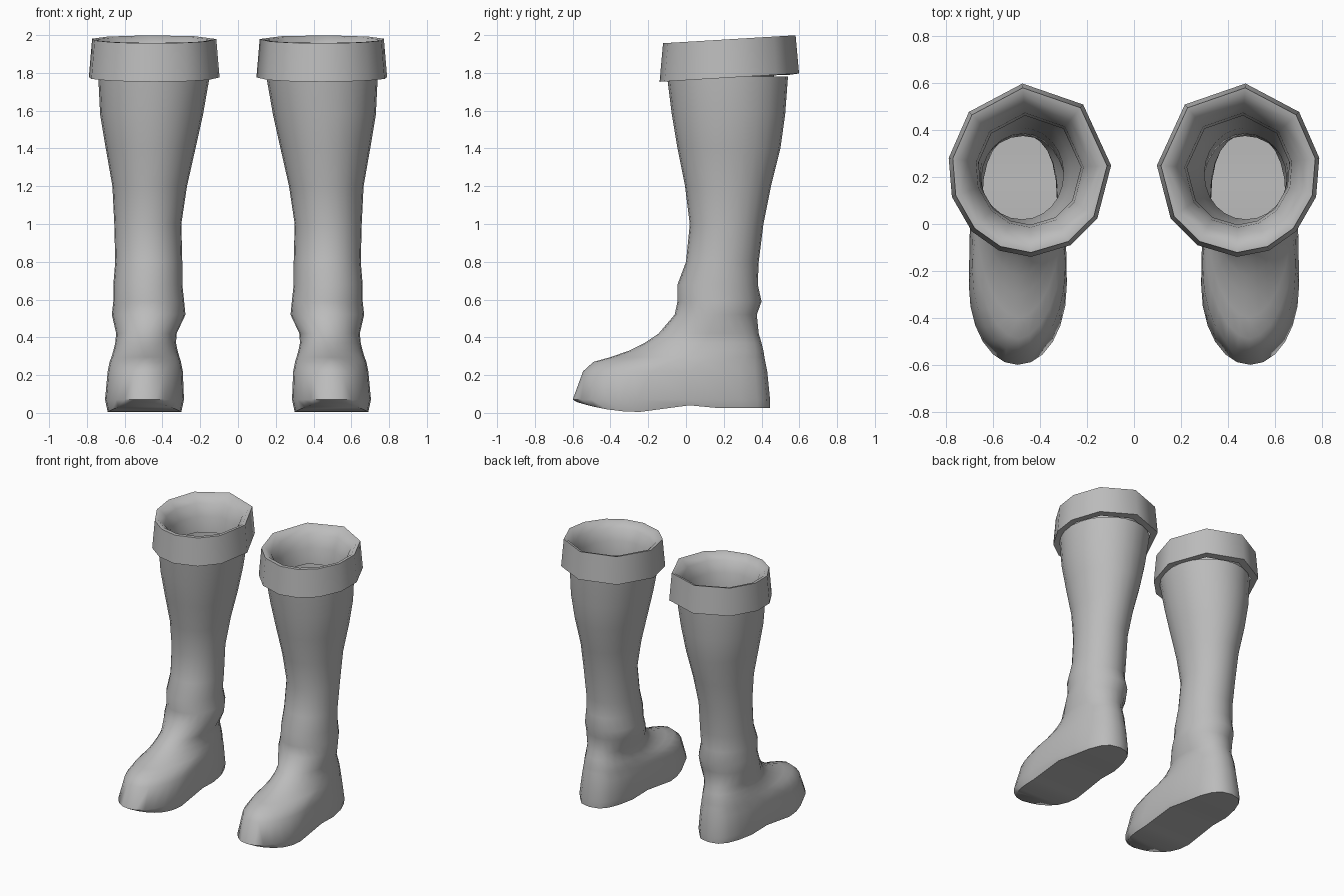
import bpy, bmesh, math

if "Cube" in bpy.data.objects:
    bpy.data.objects.remove(bpy.data.objects["Cube"])

grey = bpy.data.materials.new("boot grey")
grey.diffuse_color = (0.5, 0.5, 0.5, 1)
grey.use_nodes = True
grey.node_tree.nodes["Principled BSDF"].inputs["Base Color"].default_value = grey.diffuse_color
N = 24


def clamp(v):
    return max(0.0, min(1.0, v))


def loft(bm, loops):
    """Skin a stack of closed loops, with the outer wall facing outward."""
    rows = [[bm.verts.new(p) for p in loop] for loop in loops]
    for a, b in zip(rows, rows[1:]):
        for i in range(len(a)):
            j = (i + 1) % len(a)
            bm.faces.new((a[i], a[j], b[j], b[i]))
    return rows


def finish(bm, name, angle):
    """Turn a bmesh into a smooth object mirrored to make the pair."""
    bmesh.ops.recalc_face_normals(bm, faces=bm.faces)
    outer = max(bm.faces, key=lambda f: f.calc_center_median().x)
    if outer.normal.x < 0:
        bmesh.ops.reverse_faces(bm, faces=bm.faces)
    me = bpy.data.meshes.new(name)
    bm.to_mesh(me)
    bm.free()
    me.materials.append(grey)
    ob = bpy.data.objects.new(name, me)
    bpy.context.collection.objects.link(ob)
    bpy.context.view_layer.objects.active = ob
    ob.select_set(True)
    bpy.ops.object.shade_smooth_by_angle(angle=math.radians(angle))
    ob.select_set(False)
    ob.modifiers.new("pair", 'MIRROR').use_mirror_merge = False


def outline(z, x0, x1, yf, yb):
    """Contour starting at the toe; the heel gets squarer and the widest point moves forward lower down."""
    ym = (yf + yb) / 2 - 0.18 * clamp((0.3 - z) / 0.12)
    pf = 1.85 if 0.26 < z < 0.5 else 2.05
    pb = 2 + 0.8 * clamp((0.5 - z) / 0.4)
    pts = []
    for i in range(N):
        t = 2 * math.pi * i / N
        s, c = math.sin(t), math.cos(t)
        p, reach = (pf, yf - ym) if c > 0 else (pb, yb - ym)
        x = (x0 + x1) / 2 + (x1 - x0) / 2 * math.copysign(abs(s) ** (2 / p), s)
        pts.append((x, ym + reach * abs(c) ** (2 / p), z))
    return pts


def sole_z(y):
    """Underside height: raised toe, low ball, arch, then heel block."""
    return 0.025 if y > 0.06 else 0.005 + 0.05 * ((y + 0.25) / 0.32) ** 2


# Boot body: height, inner x, outer x, front y, back y
rings = [
    (1.78, .15, .74, -.10, .54),
    (1.58, .185, .73, -.075, .525),
    (1.4, .225, .70, -.045, .50),
    (1.2, .27, .665, -.005, .45),
    (1.0, .30, .655, .02, .41),
    (.8, .295, .65, 0, .385),
    (.68, .295, .66, -.045, .38),
    (.59, .285, .66, -.045, .40),
    (.52, .278, .668, -.06, .375),
    (.42, .325, .645, -.145, .385),
    (.37, .328, .65, -.22, .40),
    (.33, .32, .66, -.30, .41),
    (.295, .31, .67, -.40, .415),
    (.27, .302, .68, -.49, .42),
    (.22, .292, .69, -.545, .43),
    (.07, .286, .704, -.60, .445),
]
bm = bmesh.new()
loops = [outline(*r) for r in rings]
# Sole edge follows the underside curve
loops.append([(x, y, sole_z(y)) for x, y, z in outline(.07, .30, .69, -.575, .445)])
e = loft(bm, loops)[-1]
# Sole surface: strips from side to side
h = N // 2
bm.faces.new((e[0], e[1], e[-1]))
for i in range(1, h - 1):
    bm.faces.new((e[i], e[i + 1], e[N - i - 1], e[N - i]))
bm.faces.new((e[h - 1], e[h], e[h + 1]))
finish(bm, "boot_body", 50)

# Folded cuff with a rim that slopes into the shaft: scale, height, backward rise
angles = [math.radians(a) for a in (-91, -68, -45, -18, 8, 42, 85, 131, 177, 214, 240)]
profile = [(.86, 1.78, .03), (1, 1.775, .06), (.95, 1.978, .06), (.88, 1.975, .05),
           (.76, 1.93, .04), (.66, 1.85, .03), (.63, 1.74, 0)]
bm = bmesh.new()
loft(bm, [[(.445 + .348 * s * math.cos(a), .23 + .37 * s * math.sin(a),
            min(2, z + k * .37 * s * math.sin(a))) for a in angles] for s, z, k in profile])
finish(bm, "boot_cuff", 55)
